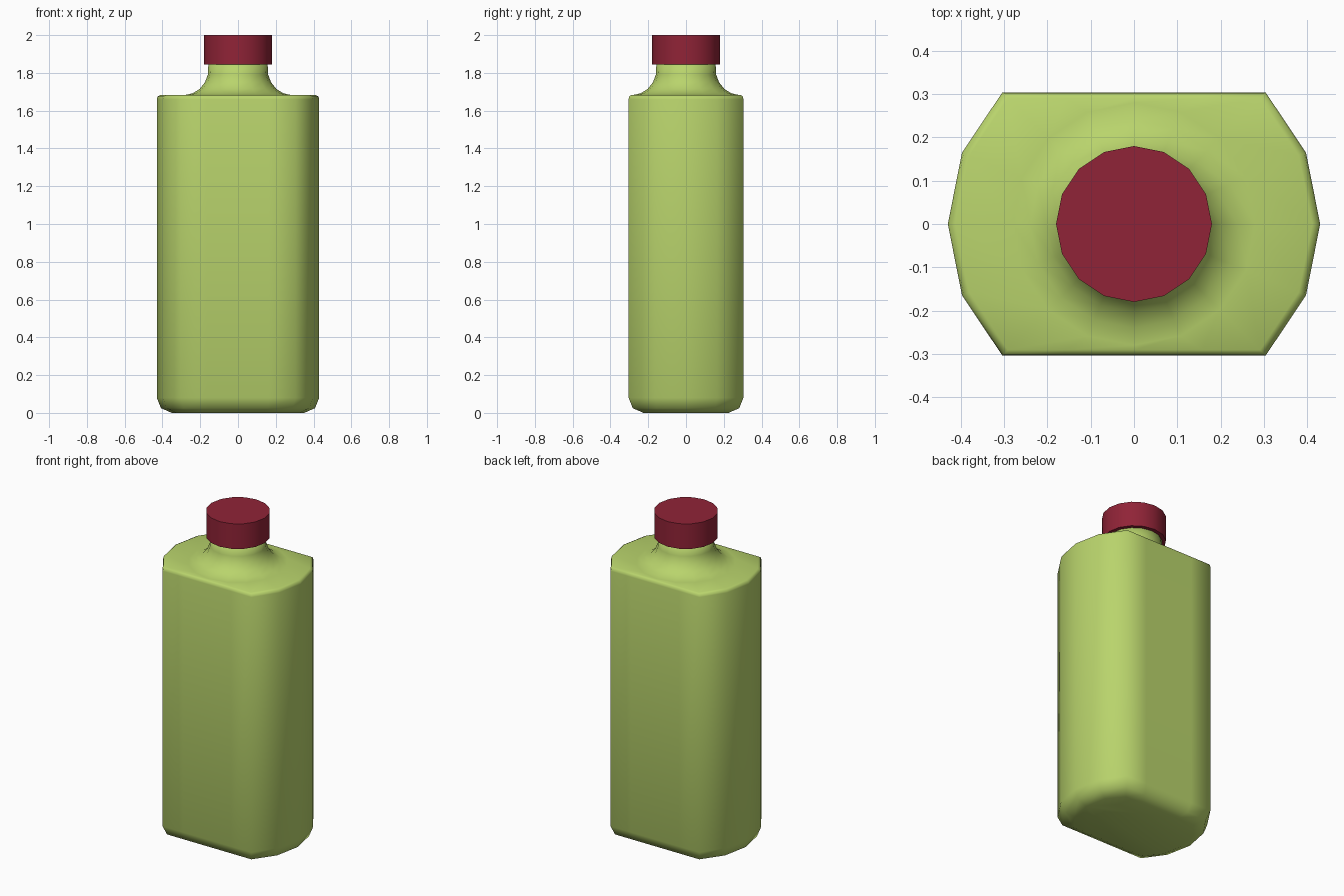
import bpy, bmesh, math

if "Cube" in bpy.data.objects:
    bpy.data.objects.remove(bpy.data.objects["Cube"])

SIDES = 16


def material(name, color):
    m = bpy.data.materials.new(name)
    m.diffuse_color = (*color, 1)
    m.use_nodes = True
    m.node_tree.nodes["Principled BSDF"].inputs["Base Color"].default_value = m.diffuse_color
    return m


def lofted(name, rings, mat):
    """Skin a stack of 16-sided rings (z, radius, half depth limit) and cap both ends."""
    bm = bmesh.new()
    loops = []
    for z, r, depth in rings:
        loop = []
        for i in range(SIDES):
            a = 2 * math.pi * i / SIDES
            y = max(-depth, min(depth, r * math.sin(a)))
            loop.append(bm.verts.new((r * math.cos(a), y, z)))
        loops.append(loop)
    for lo, hi in zip(loops, loops[1:]):
        for i in range(SIDES):
            j = (i + 1) % SIDES
            bm.faces.new((lo[i], lo[j], hi[j], hi[i]))
    bm.faces.new(loops[0][::-1])
    bm.faces.new(loops[-1])
    for f in bm.faces:
        f.smooth = True
    mesh = bpy.data.meshes.new(name)
    bm.to_mesh(mesh)
    bm.free()
    mesh.materials.append(mat)
    obj = bpy.data.objects.new(name, mesh)
    bpy.context.collection.objects.link(obj)
    return obj


green = material("light green", (0.485, 0.658, 0.15))
red = material("dark red", (0.28, 0.017, 0.038))

# Bottle: rounded base, flattened sides, shoulder and curved neck
lofted("bottle", [
    (0.0, 0.35, 0.225),
    (0.025, 0.408, 0.282),
    (0.08, 0.43, 0.304),
    (1.66, 0.43, 0.304),
    (1.675, 0.426, 0.301),
    (1.682, 0.412, 0.291),
    (1.683, 0.28, 0.28),
    (1.692, 0.24, 0.24),
    (1.715, 0.203, 0.203),
    (1.75, 0.175, 0.175),
    (1.79, 0.16, 0.16),
    (1.86, 0.156, 0.156),
], green)

# Screw cap with sharp rims
cap = lofted("cap", [(1.845, 0.18, 1), (2.0, 0.18, 1)], red)
bpy.context.view_layer.objects.active = cap
cap.select_set(True)
bpy.ops.object.shade_smooth_by_angle(angle=math.radians(35))
